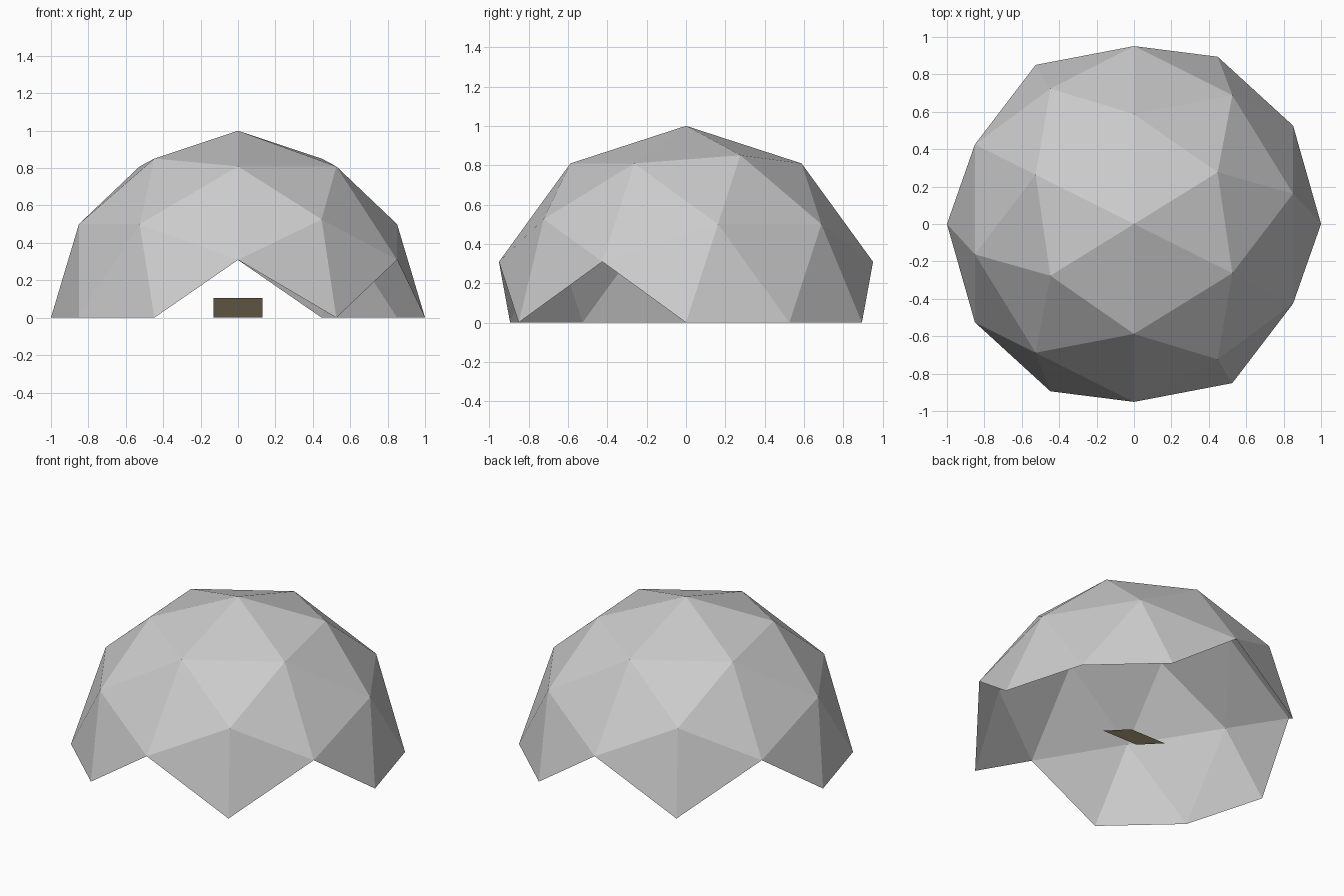
import bpy, bmesh, math
from mathutils import Matrix, Vector

cube = bpy.data.objects.get("Cube")
if cube:
    bpy.data.objects.remove(cube)


def material(name, rgb):
    m = bpy.data.materials.new(name)
    m.use_nodes = True
    m.diffuse_color = (*rgb, 1)
    m.node_tree.nodes["Principled BSDF"].inputs["Base Color"].default_value = (*rgb, 1)
    return m


def add_object(name, bm, mat):
    mesh = bpy.data.meshes.new(name)
    bm.to_mesh(mesh)
    bm.free()
    mesh.materials.append(mat)
    obj = bpy.data.objects.new(name, mesh)
    bpy.context.collection.objects.link(obj)
    return obj


grey = material("light grey", (0.6, 0.6, 0.6))
tan = material("tan", (0.8, 0.65, 0.4))

# Dome shell: geodesic sphere with its five-fold axis laid along x
bm = bmesh.new()
bmesh.ops.create_icosphere(bm, subdivisions=2, radius=1)
bmesh.ops.rotate(bm, verts=bm.verts, matrix=Matrix.Rotation(math.pi / 2, 3, "Y"))

# Spin about x until one upper point of the +x cap lies level on the +y side
cap = [v.co for v in bm.verts if 0.8 < v.co.x < 0.9]
angle = math.atan2(cap[0].z, cap[0].y)
bmesh.ops.rotate(bm, verts=bm.verts, matrix=Matrix.Rotation(-angle, 3, "X"))

# Keep only whole panels above the ground, which leaves the pointed openings
low = [v for v in bm.verts if v.co.z < -0.01]
bmesh.ops.delete(bm, geom=low, context="VERTS")
add_object("dome_shell", bm, grey)

# Small tilted floor panel, high edge towards the front
bm = bmesh.new()
corners = [(-0.13, -0.13, 0.105), (0.13, -0.13, 0.105), (0.13, 0.13, 0), (-0.13, 0.13, 0)]
bm.faces.new([bm.verts.new(Vector(c)) for c in corners])
add_object("floor_panel", bm, tan)
